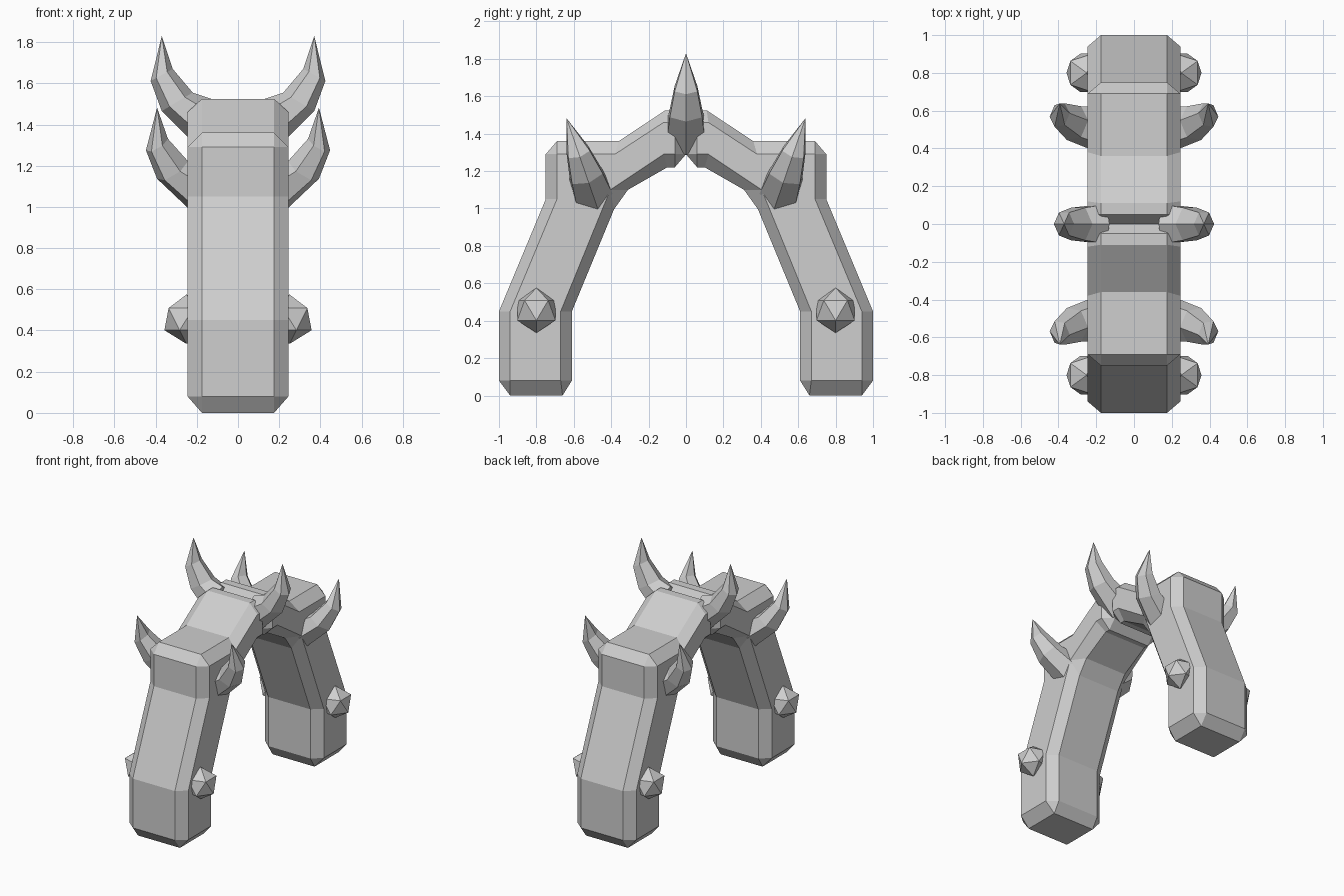
import bpy, bmesh, math
from mathutils import Vector, Matrix

if "Cube" in bpy.data.objects:
    bpy.data.objects.remove(bpy.data.objects["Cube"])

stone = bpy.data.materials.new("light_grey_stone")
stone.use_nodes = True
grey = (0.62, 0.62, 0.62, 1)
stone.diffuse_color = grey
stone.node_tree.nodes["Principled BSDF"].inputs["Base Color"].default_value = grey


def finish(name, bm, sx=1, sy=1):
    """Flip the mesh to its side and turn it into an object."""
    bmesh.ops.scale(bm, vec=(sx, sy, 1), verts=bm.verts)
    bmesh.ops.recalc_face_normals(bm, faces=bm.faces)
    mesh = bpy.data.meshes.new(name)
    bm.to_mesh(mesh)
    bm.free()
    mesh.materials.append(stone)
    obj = bpy.data.objects.new(name, mesh)
    bpy.context.collection.objects.link(obj)


# Arch profile (y, z): each side-face corner with its one or two rim points
SIDE_X, RIM_X = 0.245, 0.175
PROFILE = [
    ((.94, .08), [(.94, 0), (1, .08)]),
    ((.94, .45), [(1, .45)]),
    ((.69, 1.05), [(.75, 1.05)]),
    ((.69, 1.29), [(.75, 1.29), (.69, 1.36)]),
    ((.38, 1.29), [(.36, 1.36)]),
    ((.12, 1.46), [(.11, 1.525)]),
    ((.06, 1.46), [(.05, 1.525), (0, 1.46)]),
    ((.06, 1.29), [(0, 1.29), (.06, 1.22)]),
    ((.12, 1.29), [(.10, 1.22)]),
    ((.405, 1.10), [(.31, 1.10), (.385, .995)]),
    ((.67, .45), [(.61, .45)]),
    ((.67, .08), [(.61, .08), (.66, 0)]),
]


def arch_half(name, sy):
    bm = bmesh.new()
    rims = []
    for s in (1, -1):
        side = [bm.verts.new((s * SIDE_X, *p)) for p, _ in PROFILE]
        rim = [[bm.verts.new((s * RIM_X, *p)) for p in r] for _, r in PROFILE]
        bm.faces.new(side)
        for i, corner in enumerate(rim):
            j = (i + 1) % len(rim)
            bm.faces.new((side[i], side[j], rim[j][0], corner[-1]))
            if len(corner) == 2:
                bm.faces.new((side[i], *corner))
        rims.append([v for corner in rim for v in corner])
    a, b = rims
    for i in range(len(a)):
        j = (i + 1) % len(a)
        bm.faces.new((a[i], a[j], b[j], b[i]))
    finish(name, bm, 1, sy)


# Horn rings (outer x, outer z, inner x, inner z, y radius) about the root
HORN = [(.03, -.12, -.03, .12, .12),
        (.21, .06, .06, .15, .10),
        (.264, .206, .157, .265, .07)]
HORN_TIP = (.21, 0, .425)


def horn(name, root, lean, sx, sy=1):
    bm = bmesh.new()
    sides = 6
    rings = []
    for ox, oz, ix, iz, ry in HORN:
        outer, inner = Vector((ox, 0, oz)), Vector((ix, 0, iz))
        mid, half = (outer + inner) / 2, (outer - inner) / 2
        ring = []
        for k in range(sides):
            t = math.tau * k / sides
            ring.append(bm.verts.new(mid + half * math.cos(t)
                                     + Vector((0, ry * math.sin(t), 0))))
        rings.append(ring)
    tip = bm.verts.new(HORN_TIP)
    bm.faces.new(rings[0])
    for k in range(sides):
        n = (k + 1) % sides
        for lo, hi in zip(rings, rings[1:]):
            bm.faces.new((lo[k], lo[n], hi[n], hi[k]))
        bm.faces.new((rings[-1][k], rings[-1][n], tip))
    turn = Matrix.Rotation(-math.radians(lean), 4, "X")
    bmesh.ops.transform(bm, matrix=Matrix.Translation(root) @ turn, verts=bm.verts)
    finish(name, bm, sx, sy)


# Faceted stud, one lower corner pointing outwards
def stud(name, sx, sy):
    bm = bmesh.new()
    place = Matrix.Translation((.25, .8, .455)) @ Matrix.Rotation(math.pi, 4, "Z")
    bmesh.ops.create_icosphere(bm, subdivisions=1, radius=.12, matrix=place)
    finish(name, bm, sx, sy)


for y_name, sy in (("back", 1), ("front", -1)):
    arch_half(f"{y_name}_arch_half", sy)
    for x_name, sx in (("left", 1), ("right", -1)):
        horn(f"{y_name}_{x_name}_horn", (.183, .5, 1.08), 19, sx, sy)
        stud(f"{y_name}_{x_name}_stud", sx, sy)

for x_name, sx in (("left", 1), ("right", -1)):
    horn(f"top_{x_name}_horn", (.16, 0, 1.405), 0, sx)
